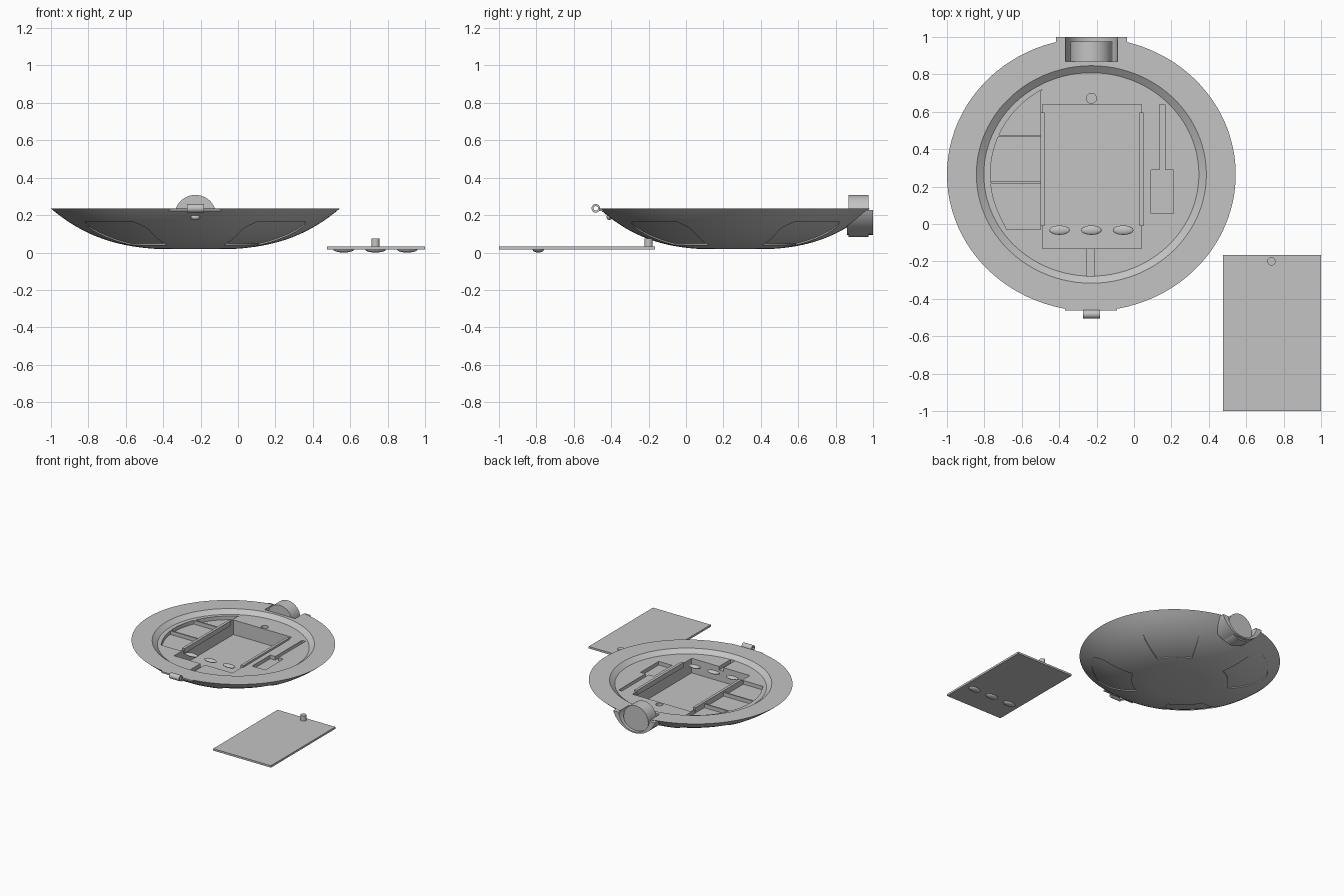
import bpy, bmesh, math
from mathutils import Matrix

if "Cube" in bpy.data.objects:
    bpy.data.objects.remove(bpy.data.objects["Cube"], do_unlink=True)

CX, CY = -0.228, 0.265      # dish centre
RX, RY = 0.772, 0.73        # rim radii
RIM, FLOOR = 0.235, 0.205   # rim and tray heights
SQUASH = RY / RX

grey = bpy.data.materials.new("light_grey")
grey.use_nodes = True
grey.diffuse_color = (0.55, 0.55, 0.55, 1)
grey.node_tree.nodes["Principled BSDF"].inputs["Base Color"].default_value = (0.55, 0.55, 0.55, 1)


def finish(name, bm):
    bmesh.ops.recalc_face_normals(bm, faces=bm.faces)
    me = bpy.data.meshes.new(name)
    bm.to_mesh(me)
    bm.free()
    ob = bpy.data.objects.new(name, me)
    bpy.context.collection.objects.link(ob)
    me.materials.append(grey)
    return ob


def box(name, x0, x1, y0, y1, z0, z1):
    bm = bmesh.new()
    bmesh.ops.create_cube(bm, size=1)
    bmesh.ops.scale(bm, vec=(x1 - x0, y1 - y0, z1 - z0), verts=bm.verts)
    bmesh.ops.translate(bm, vec=((x0 + x1) / 2, (y0 + y1) / 2, (z0 + z1) / 2), verts=bm.verts)
    return finish(name, bm)


def cylinder(name, centre, radius, length, axis="Z", sides=48):
    bm = bmesh.new()
    bmesh.ops.create_cone(bm, cap_ends=True, segments=sides, radius1=radius, radius2=radius, depth=length)
    turn = {"X": Matrix.Rotation(math.pi / 2, 4, "Y"), "Y": Matrix.Rotation(math.pi / 2, 4, "X"), "Z": Matrix()}
    bmesh.ops.transform(bm, matrix=Matrix.Translation(centre) @ turn[axis], verts=bm.verts)
    return finish(name, bm)


def ellipsoid(name, centre, radii):
    bm = bmesh.new()
    bmesh.ops.create_uvsphere(bm, u_segments=24, v_segments=12, radius=1)
    bmesh.ops.scale(bm, vec=radii, verts=bm.verts)
    bmesh.ops.translate(bm, vec=centre, verts=bm.verts)
    return finish(name, bm)


def thicken(bm, height):
    out = bmesh.ops.extrude_face_region(bm, geom=bm.faces[:])
    bmesh.ops.translate(bm, vec=(0, 0, height), verts=[v for v in out["geom"] if isinstance(v, bmesh.types.BMVert)])


def prism(name, points, z0, z1):
    bm = bmesh.new()
    bm.faces.new([bm.verts.new((x, y, z0)) for x, y in points])
    thicken(bm, z1 - z0)
    return finish(name, bm)


def boolean(ob, cutters):
    for c in cutters:
        c.hide_render = True
        mod = ob.modifiers.new("cut", "BOOLEAN")
        mod.operation, mod.solver, mod.object = "DIFFERENCE", "EXACT", c
    dg = bpy.context.evaluated_depsgraph_get()
    me = bpy.data.meshes.new_from_object(ob.evaluated_get(dg))
    ob.modifiers.clear()
    ob.data = me
    for c in cutters:
        bpy.data.objects.remove(c, do_unlink=True)


def hull_z(r):
    return max(0.02, 0.015 + 0.22 * (r / RX) ** 3)


# Dish: lathed bowl with a flat bottom, wide rim and sunken tray
radii = [0.22 + (RX - 0.22) * i / 18 for i in range(19)]
profile = [(0, 0.02)] + [(r, hull_z(r)) for r in radii]
profile += [(0.615, RIM), (0.575, FLOOR), (0, FLOOR)]
bm = bmesh.new()
verts = [bm.verts.new((r, 0, z)) for r, z in profile]
edges = [bm.edges.new(pair) for pair in zip(verts, verts[1:])]
bmesh.ops.spin(bm, geom=verts + edges, cent=(0, 0, 0), axis=(0, 0, 1), angle=math.tau, steps=96)
bmesh.ops.remove_doubles(bm, verts=bm.verts, dist=1e-4)
bmesh.ops.scale(bm, vec=(1, SQUASH, 1), verts=bm.verts)
bmesh.ops.translate(bm, vec=(CX, CY, 0), verts=bm.verts)
dish = finish("dish", bm)


# Four inset panels around the underside, rounded at the outer corners
def panel_cutter(angle):
    bm = bmesh.new()
    bmesh.ops.create_grid(bm, x_segments=12, y_segments=12, size=1)
    for v in bm.verts:
        t = (v.co.x + 1) / 2
        half = math.radians(21) * (1 - 0.25 * max(0, (t - 0.7) / 0.3) ** 2)
        r, a = 0.373 + 0.304 * t, angle + half * v.co.y
        v.co = (CX + r * math.cos(a), CY + r * math.sin(a) * SQUASH, hull_z(r) + 0.008)
    thicken(bm, -0.08)
    return finish("panel_cutter", bm)


cutters = [panel_cutter(math.radians(45 + 90 * i)) for i in range(4)]

# Central compartment, side tray, right-hand pockets, front groove and peg hole
arc = [math.radians(a) for a in range(119, 208, 4)]
bay = [(CX + 0.54 * math.cos(a), CY + 0.52 * math.sin(a)) for a in arc]
bay += [(-0.68, -0.03), (-0.5, -0.03), (-0.5, 0.71)]
cutters += [
    box("compartment_cutter", -0.49, 0.04, -0.13, 0.64, 0.085, 0.4),
    prism("bay_cutter", bay, 0.175, 0.4),
    box("pocket_cutter", 0.09, 0.21, 0.055, 0.29, 0.175, 0.4),
    box("channel_cutter", 0.135, 0.165, 0.27, 0.64, 0.175, 0.4),
    box("groove_cutter", -0.25, -0.21, -0.28, -0.12, 0.175, 0.4),
    cylinder("peg_hole_cutter", (CX, 0.672, 0.25), 0.027, 0.2),
    cylinder("cup_cutter", (CX, 0.97, 0.245), 0.14, 0.2, "Y"),
]
boolean(dish, cutters)

# Ribs across the side tray and rails along the compartment
for i, (y, x) in enumerate([(0.47, -0.73), (0.22, -0.765)]):
    box(f"tray_rib_{i + 1}", x, -0.495, y - 0.006, y + 0.006, 0.17, FLOOR)
for side, x in (("right", -0.49), ("left", 0.04)):
    box(f"rail_{side}", x - 0.011, x + 0.011, -0.01, 0.595, 0.18, 0.22)

# Locking tabs over the compartment
for i in (-1, 0, 1):
    ellipsoid(f"lock_tab_{i + 2}", (CX + 0.17 * i, -0.033, 0.2), (0.055, 0.025, 0.012))

# Hinge cup and barrel at the back
cup = cylinder("hinge_cup", (CX, 0.93, 0.297), 0.202, 0.14, "Y", 64)
boolean(cup, [
    box("top_cutter", -0.6, 0.2, 0.7, 1.2, 0.228, 0.7),
    cylinder("bore_cutter", (CX, 0.97, 0.245), 0.14, 0.3, "Y"),
])
cylinder("hinge_barrel", (CX, 0.922, 0.196), 0.112, 0.106, "Y")

# Front clasp: ring, lip and button
clasp = cylinder("clasp_ring", (CX, -0.482, 0.236), 0.023, 0.09, "X", 24)
boolean(clasp, [cylinder("ring_cutter", (CX, -0.482, 0.236), 0.012, 0.2, "X", 24)])
box("clasp_lip", -0.37, -0.09, -0.462, -0.44, 0.222, 0.234)
ellipsoid("clasp_button", (CX, -0.41, 0.19), (0.025, 0.015, 0.016))

# Separate cover plate with peg and underside tabs
box("cover_plate", 0.475, 1.0, -1.0, -0.165, 0.016, 0.032)
cylinder("cover_peg", (0.735, -0.2, 0.05), 0.022, 0.05)
for i in (-1, 0, 1):
    ellipsoid(f"cover_tab_{i + 2}", (0.735 + 0.17 * i, -0.79, 0.016), (0.055, 0.03, 0.016))

# Smooth curved surfaces, keeping edges crisp
bpy.ops.object.select_all(action="DESELECT")
for ob in bpy.context.collection.objects:
    if ob.type == "MESH":
        ob.select_set(True)
bpy.context.view_layer.objects.active = dish
bpy.ops.object.shade_smooth_by_angle(angle=math.radians(25))
